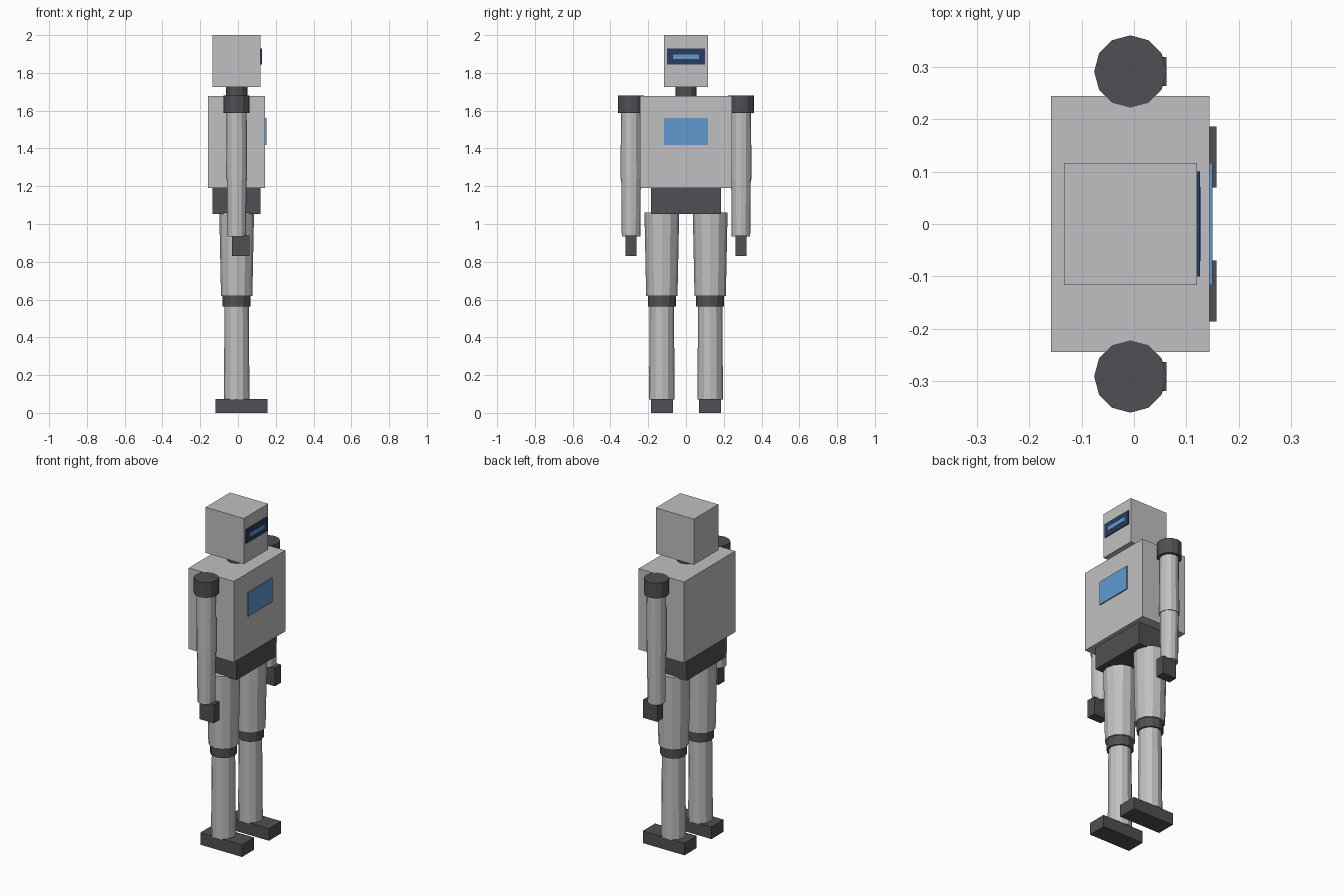
import bpy
import bmesh
from math import pi
from mathutils import Matrix, Vector

cube = bpy.data.objects.get("Cube")
if cube:
    bpy.data.objects.remove(cube, do_unlink=True)

AXIS = -0.007  # shared x position of body and limbs


def material(name, rgb):
    mat = bpy.data.materials.new(name)
    mat.use_nodes = True
    color = (*rgb, 1.0)
    mat.diffuse_color = color
    mat.node_tree.nodes["Principled BSDF"].inputs["Base Color"].default_value = color
    return mat


SHELL = material("light grey shell", (0.53, 0.53, 0.54))
JOINT = material("dark grey joint", (0.08, 0.078, 0.087))
SCREEN = material("blue light", (0.12, 0.32, 0.64))
VISOR = material("navy visor", (0.021, 0.046, 0.115))


def add_object(name, bm, mat):
    mesh = bpy.data.meshes.new(name)
    bm.to_mesh(mesh)
    bm.free()
    mesh.materials.append(mat)
    obj = bpy.data.objects.new(name, mesh)
    bpy.context.collection.objects.link(obj)
    return obj


def box(name, x, y, z, mat):
    """Box from (min, max) pairs on each axis."""
    spans = (x, y, z)
    centre = Vector([(a + b) / 2 for a, b in spans])
    size = [b - a for a, b in spans]
    bm = bmesh.new()
    bmesh.ops.create_cube(bm, size=1, matrix=Matrix.Translation(centre) @ Matrix.Diagonal((*size, 1)))
    return add_object(name, bm, mat)


def tube(name, y, bottom, top, r_bottom, r_top, mat):
    """Twelve-sided upright limb segment."""
    bm = bmesh.new()
    place = Matrix.Translation((AXIS, y, (bottom + top) / 2)) @ Matrix.Rotation(pi / 2, 4, "Z")
    bmesh.ops.create_cone(bm, cap_ends=True, segments=12, radius1=r_bottom, radius2=r_top,
                          depth=top - bottom, matrix=place)
    return add_object(name, bm, mat)


# Head, neck and body
box("head", (-0.134, 0.12), (-0.116, 0.116), (1.725, 2.0), SHELL)
tube("neck", 0, 1.66, 1.74, 0.056, 0.056, JOINT)
box("torso", (-0.158, 0.144), (-0.244, 0.244), (1.19, 1.677), SHELL)
box("pelvis", (-0.134, 0.12), (-0.185, 0.185), (1.054, 1.19), JOINT)

# Visor and chest screen
box("visor", (0.118, 0.126), (-0.1, 0.1), (1.844, 1.928), VISOR)
box("visor_light", (0.121, 0.128), (-0.07, 0.07), (1.873, 1.897), SCREEN)
box("chest_screen", (0.141, 0.15), (-0.116, 0.116), (1.418, 1.562), SCREEN)

# Arms and legs, one set per side
for side, s in (("left", 1), ("right", -1)):
    arm, leg = s * 0.291, s * 0.128
    tube(f"{side}_shoulder", arm, 1.587, 1.679, 0.069, 0.069, JOINT)
    tube(f"{side}_upper_arm", arm, 1.235, 1.59, 0.056, 0.053, SHELL)
    tube(f"{side}_forearm", arm, 0.935, 1.24, 0.049, 0.052, SHELL)
    box(f"{side}_hand", (-0.032, 0.062), (arm - 0.028, arm + 0.028), (0.83, 0.94), JOINT)
    tube(f"{side}_thigh", leg, 0.62, 1.061, 0.083, 0.092, SHELL)
    tube(f"{side}_knee", leg, 0.563, 0.622, 0.074, 0.074, JOINT)
    tube(f"{side}_shin", leg, 0.07, 0.565, 0.068, 0.064, SHELL)
    box(f"{side}_foot", (-0.12, 0.157), (leg - 0.058, leg + 0.058), (0, 0.073), JOINT)
